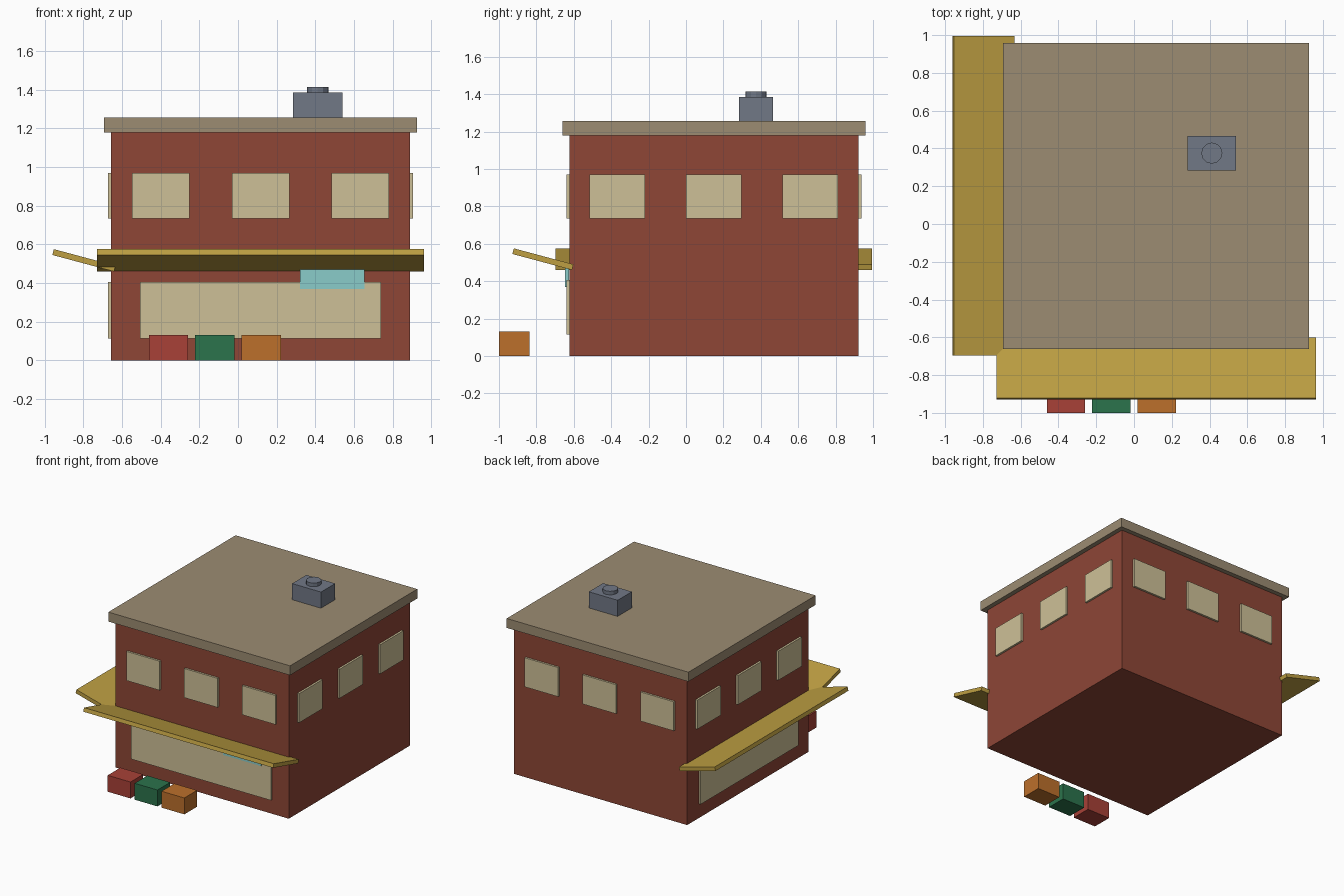
import bpy
import math

cube = bpy.data.objects.get("Cube")
if cube:
    bpy.data.objects.remove(cube, do_unlink=True)


def material(name, hex_code):
    """Flat material from an sRGB hex code, stored as linear values."""
    srgb = [int(hex_code[i:i + 2], 16) / 255 for i in (0, 2, 4)]
    rgba = [((c + 0.055) / 1.055) ** 2.4 for c in srgb] + [1.0]
    mat = bpy.data.materials.new(name)
    mat.use_nodes = True
    mat.diffuse_color = rgba
    mat.node_tree.nodes["Principled BSDF"].inputs["Base Color"].default_value = rgba
    return mat


brick = material("brick red", "8E4636")
stone = material("roof tan", "9C8C72")
cream = material("window cream", "CEC097")
gold = material("awning gold", "BE9F42")
cyan = material("sign cyan", "8ACCCA")
red = material("crate red", "A84137")
green = material("crate green", "2B734C")
orange = material("crate orange", "BC702B")
grey = material("vent grey", "717886")


def box(name, mat, centre, size, rotation=(0, 0, 0)):
    bpy.ops.mesh.primitive_cube_add(size=1, location=centre, rotation=rotation)
    obj = bpy.context.object
    obj.name = name
    obj.scale = size
    obj.data.materials.append(mat)
    return obj


# Building body and overhanging roof slab
CX, CY, HALF = 0.117, 0.149, 0.773
HEIGHT, ROOF_TOP = 1.18, 1.256
box("brick_walls", brick, (CX, CY, HEIGHT / 2), (2 * HALF, 2 * HALF, HEIGHT))
box("roof_slab", stone, (CX, CY, (HEIGHT + ROOF_TOP) / 2),
    (1.62, 1.62, ROOF_TOP - HEIGHT))

# Wall name -> rotation about z from the front wall
WALLS = {"front": 0, "left": 90, "back": 180, "right": -90}


def on_wall(name, mat, wall, along, z, size, out=0.0, tilt=0.0):
    """Place a box on a wall: along = offset sideways, out = distance off the wall."""
    turn = math.radians(WALLS[wall])
    c, s = math.cos(turn), math.sin(turn)
    depth = -(HALF + out)
    centre = (CX + along * c - depth * s, CY + along * s + depth * c, z)
    return box(name, mat, centre, size, (tilt, 0, turn))


# Upper windows, three on every wall
for wall in WALLS:
    for i in (-1, 0, 1):
        on_wall(f"{wall}_upper_window_{i + 2}", cream, wall, i * 0.516, 0.853,
                (0.297, 0.032, 0.235))

# Shop windows and awnings on the two street sides
for wall in ("front", "right"):
    on_wall(f"{wall}_shop_window", cream, wall, 0, 0.26, (1.247, 0.032, 0.292))
    on_wall(f"{wall}_awning", gold, wall, 0, 0.518, (1.692, 0.33, 0.031),
            out=0.141, tilt=math.radians(-15))

# Small sign hanging under the front awning
on_wall("hanging_sign", cyan, "front", 0.371, 0.42, (0.335, 0.02, 0.1), out=0.012)

# Rooftop vent with round cap
box("vent_box", grey, (0.412, 0.375, ROOF_TOP + 0.065), (0.257, 0.181, 0.13))
bpy.ops.mesh.primitive_cylinder_add(vertices=12, radius=0.056, depth=0.03,
                                    location=(0.412, 0.375, ROOF_TOP + 0.144))
cap = bpy.context.object
cap.name = "vent_cap"
cap.data.materials.append(grey)

# Row of crates on the pavement
for i, (label, mat) in enumerate((("red", red), ("green", green), ("orange", orange))):
    box(f"{label}_crate", mat, (-0.36 + i * 0.24, -0.919, 0.066), (0.203, 0.162, 0.132))
